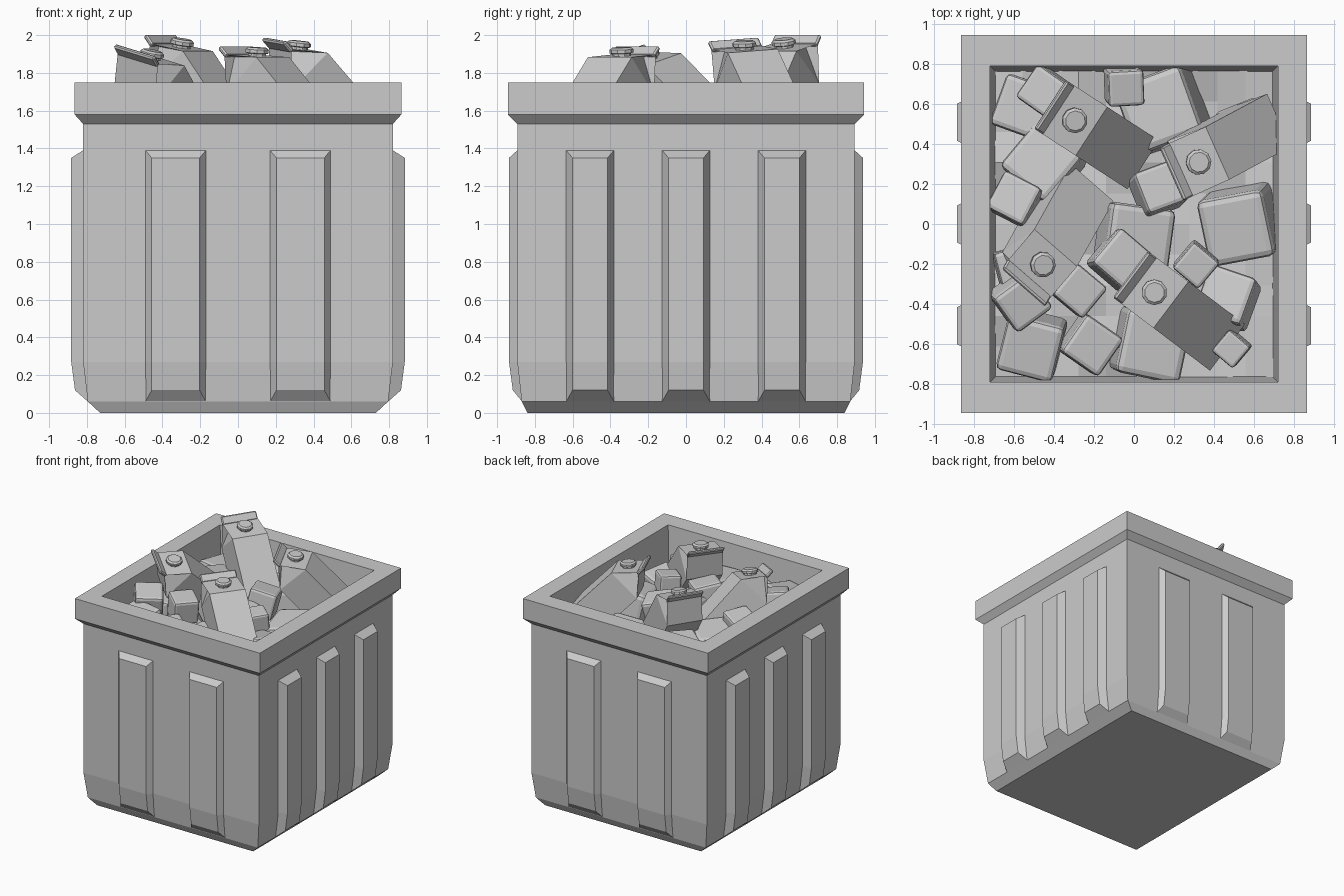
import bpy, bmesh, math, random
from mathutils import Matrix, Vector

if "Cube" in bpy.data.objects:
    bpy.data.objects.remove(bpy.data.objects["Cube"])

random.seed(4)


def make(name, verts, faces, matrix=None):
    me = bpy.data.meshes.new(name)
    me.from_pydata(verts, [], faces)
    bm = bmesh.new()
    bm.from_mesh(me)
    bmesh.ops.recalc_face_normals(bm, faces=bm.faces)
    bm.to_mesh(me)
    bm.free()
    ob = bpy.data.objects.new(name, me)
    bpy.context.collection.objects.link(ob)
    if matrix:
        ob.matrix_world = matrix
    return ob


def bridge(n_rings, n):
    return [(r * n + i, r * n + (i + 1) % n, (r + 1) * n + (i + 1) % n, (r + 1) * n + i)
            for r in range(n_rings - 1) for i in range(n)]


def bevel(ob, width, segments=1):
    m = ob.modifiers.new("bevel", "BEVEL")
    m.width, m.segments = width, segments
    m.limit_method = "ANGLE"


def box(name, sx, sy, sz, matrix, width, segments=1):
    v = [(x * sx / 2, y * sy / 2, z * sz / 2) for z in (-1, 1)
         for x, y in ((-1, -1), (1, -1), (1, 1), (-1, 1))]
    ob = make(name, v, bridge(2, 4) + [(3, 2, 1, 0), (4, 5, 6, 7)], matrix)
    bevel(ob, width, segments)
    return ob


# Bin shell: outside, rim and sloped inner walls as one loft of rectangles
rings = [(.73, .84, 0), (.795, .87, .06), (.82, .893, .27), (.82, .893, 1.53),
         (.865, .943, 1.58), (.865, .943, 1.75), (.72, .79, 1.75), (.69, .76, 1.28)]
verts = [(sx * a, sy * b, z) for a, b, z in rings
         for sx, sy in ((-1, -1), (1, -1), (1, 1), (-1, 1))]
make("bin_shell", verts, bridge(len(rings), 4) + [(3, 2, 1, 0)])

# Uneven bed of waste closing the inside
n = 10
verts = [((i / n * 2 - 1) * .695, (j / n * 2 - 1) * .765, 1.33 + random.uniform(-.04, .04))
         for j in range(n + 1) for i in range(n + 1)]
faces = [(j * (n + 1) + i, j * (n + 1) + i + 1, (j + 1) * (n + 1) + i + 1, (j + 1) * (n + 1) + i)
         for j in range(n) for i in range(n)]
make("waste_bed", verts, faces)


# Raised ribs on all four walls
def rib(name, wall, out, hw, offset, angle):
    fw = hw - .033
    stations = [(1.39, hw, wall, wall), (1.35, fw, wall, out), (.27, fw, wall, out),
                (.12, fw, wall - .02, out - .02), (.06, hw, wall - .025, wall - .025)]
    v = []
    for z, w, n0, n1 in stations:
        v += [(offset - hw, -n0, z), (offset - w, -n1, z), (offset + w, -n1, z), (offset + hw, -n0, z)]
    f = [(r * 4 + i, r * 4 + i + 1, r * 4 + i + 5, r * 4 + i + 4) for r in range(4) for i in range(3)]
    make(name, v, f, Matrix.Rotation(angle, 4, "Z"))


for label, turn in (("front", 0), ("back", math.pi)):
    for off in (-.33, .33):
        rib(label + "_rib", .893, .937, .16, off, turn)
for label, turn in (("right", math.pi / 2), ("left", -math.pi / 2)):
    for off in (-.508, 0, .508):
        rib(label + "_rib", .82, .883, .126, off, turn)


# Drink cartons with folded gable, top fin and screw cap
def carton(cap_pos, heading, tilt, roll, h):
    w, d, r = .145, .14, .16
    rot = (Matrix.Rotation(math.radians(heading - 90), 4, "Z")
           @ Matrix.Rotation(math.radians(roll), 4, "Y")
           @ Matrix.Rotation(math.radians(-tilt), 4, "X"))
    cap_local = Vector((0, -d / 2, r / 2))
    m = Matrix.Translation(cap_pos) @ rot @ Matrix.Translation(-cap_local)
    v = [(x, y, z) for z in (-h, 0) for x, y in ((-w, -d), (w, -d), (w, d), (-w, d))]
    v += [(-w, 0, r), (w, 0, r), (-w + .07, 0, r - .02), (w - .07, 0, r - .02)]
    f = bridge(2, 4) + [(3, 2, 1, 0), (4, 5, 9, 8), (6, 7, 8, 9),
                        (5, 6, 11), (5, 11, 9), (6, 9, 11),
                        (7, 4, 10), (7, 10, 8), (4, 8, 10)]
    make("carton", v, f, m)
    box("carton_fin", 2 * w, .025, .07, m @ Matrix.Translation((0, 0, r + .02)), .008)
    cap_v = [(rad * math.cos(a), rad * math.sin(a), z)
             for rad, z in ((.05, -.01), (.05, .012), (.064, .016), (.064, .034), (.05, .045))
             for a in [k * math.tau / 10 for k in range(10)]]
    slope = Matrix.Rotation(math.atan2(r, d), 4, "X")
    make("carton_cap", cap_v, bridge(5, 10) + [tuple(range(40, 50))],
         m @ Matrix.Translation(cap_local) @ slope)


carton((-.30, .52, 1.935), 147, 38, 0, .5)
carton((.32, .31, 1.925), 204, 44, -4, .5)
carton((-.46, -.20, 1.875), 229, 47, -13, .5)
carton((.10, -.34, 1.89), 143, 45, 0, .5)

# Soft-edged boxes: x, y, size, turn in degrees, top height
blocks = [(-.44, .66, .20, 55, 1.68), (-.54, .58, .27, 70, 1.58), (-.05, .69, .18, 2, 1.62),
          (.15, .57, .36, 20, 1.57), (-.45, .30, .30, 50, 1.62), (-.59, .12, .21, 62, 1.70),
          (.53, 0, .34, 12, 1.60), (.12, .17, .22, 22, 1.68), (0, -.07, .33, -8, 1.62),
          (-.07, -.18, .23, 50, 1.72), (-.28, -.33, .20, 50, 1.70), (.31, -.20, .17, 50, 1.68),
          (.47, -.37, .25, -20, 1.58), (-.57, -.38, .22, 35, 1.70), (-.51, -.60, .29, -14, 1.62),
          (-.22, -.60, .23, 55, 1.60), (.08, -.60, .33, -12, 1.58), (-.58, -.22, .21, 15, 1.58),
          (.49, -.62, .14, 50, 1.60), (.56, .48, .22, 20, 1.55)]
for x, y, s, turn, top in blocks:
    m = (Matrix.Translation((x, y, top - s / 2))
         @ Matrix.Rotation(math.radians(random.uniform(-12, 12)), 4, "X")
         @ Matrix.Rotation(math.radians(random.uniform(-12, 12)), 4, "Y")
         @ Matrix.Rotation(math.radians(turn), 4, "Z"))
    box("waste_block", s, s, s, m, s * .1, 2)
